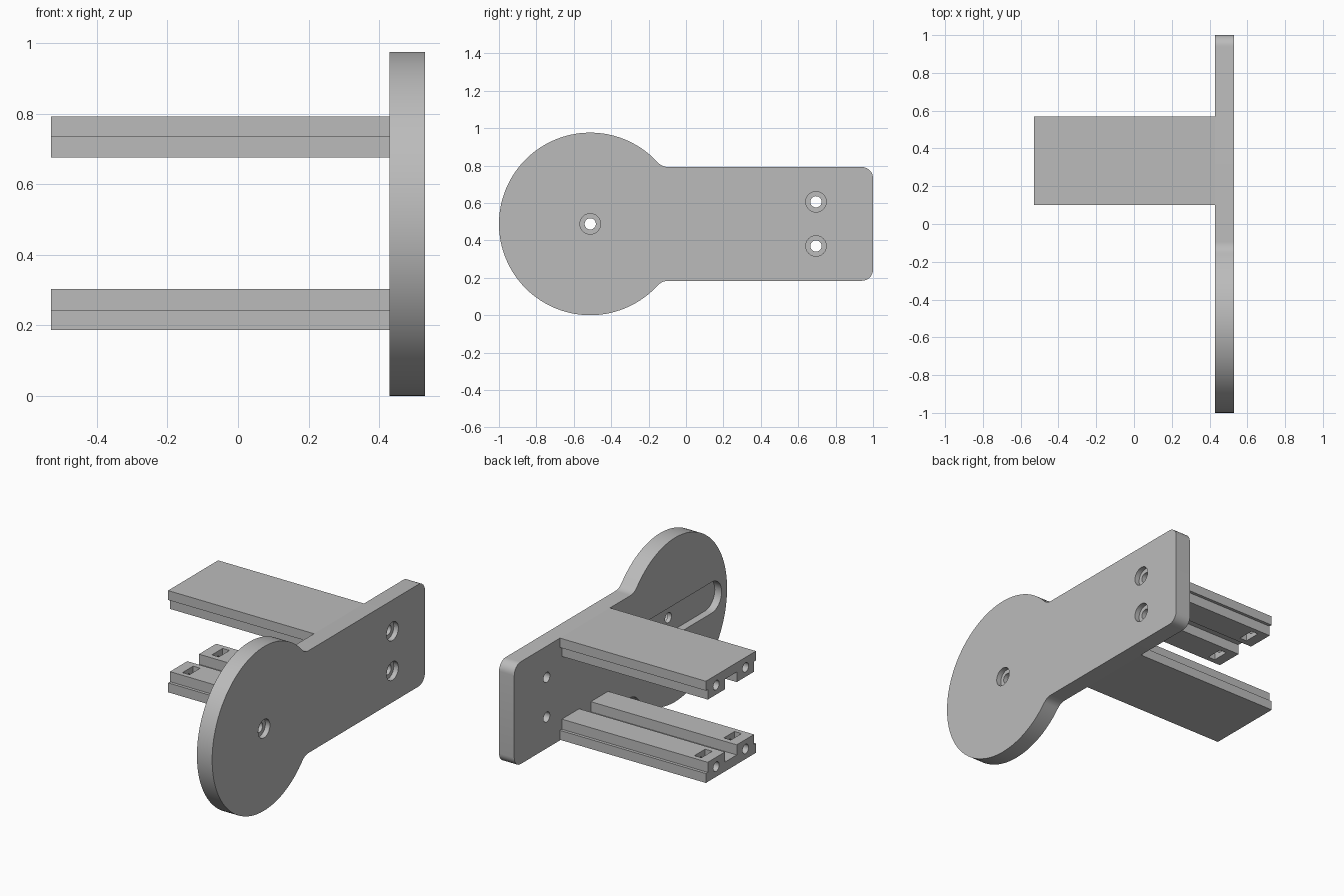
import bpy, bmesh
from math import sin, cos, pi, atan2, sqrt, radians
from mathutils import Matrix

cube = bpy.data.objects.get("Cube")
if cube:
    bpy.data.objects.remove(cube, do_unlink=True)

grey = bpy.data.materials.new("light_grey")
grey.use_nodes = True
grey.diffuse_color = (0.5, 0.5, 0.5, 1)
grey.node_tree.nodes["Principled BSDF"].inputs["Base Color"].default_value = (0.5, 0.5, 0.5, 1)

INNER, OUTER, END = 0.43, 0.53, -0.53       # plate faces and free end of the rails
MID = 0.488                                 # height of the plate's centre line
DISC_Y, DISC_R = -0.512, 0.488
RAIL_Y = 0.335                              # centre of the rails


def extrude(name, outline, x0, x1):
    """Solid from a (y, z) outline, running along x from x0 to x1."""
    bm = bmesh.new()
    face = bm.faces.new([bm.verts.new((x0, y, z)) for y, z in outline])
    new = bmesh.ops.extrude_face_region(bm, geom=[face])["geom"]
    bmesh.ops.translate(bm, vec=(x1 - x0, 0, 0),
                        verts=[v for v in new if isinstance(v, bmesh.types.BMVert)])
    bmesh.ops.recalc_face_normals(bm, faces=bm.faces)
    mesh = bpy.data.meshes.new(name)
    bm.to_mesh(mesh)
    bm.free()
    mesh.materials.append(grey)
    obj = bpy.data.objects.new(name, mesh)
    bpy.context.collection.objects.link(obj)
    return obj


def arc(cy, cz, r, a0, a1, steps):
    return [(cy + r * cos(a0 + (a1 - a0) * i / steps),
             cz + r * sin(a0 + (a1 - a0) * i / steps)) for i in range(steps + 1)]


def circle(cy, cz, r, sides=32):
    return arc(cy, cz, r, 0, 2 * pi, sides)[:-1]


def rect(y0, y1, z0, z1):
    return [(y0, z0), (y1, z0), (y1, z1), (y0, z1)]


def cut(obj, outline, x0, x1):
    """Subtract an extruded outline from obj and discard the cutter."""
    cutter = extrude("cutter", outline, x0, x1)
    cutter.hide_render = True
    mod = obj.modifiers.new("cut", "BOOLEAN")
    mod.operation, mod.solver, mod.object = "DIFFERENCE", "EXACT", cutter
    select(obj)
    bpy.ops.object.modifier_apply(modifier=mod.name)
    bpy.data.objects.remove(cutter, do_unlink=True)


def select(obj):
    bpy.ops.object.select_all(action="DESELECT")
    obj.select_set(True)
    bpy.context.view_layer.objects.active = obj


def finish(obj):
    select(obj)
    bpy.ops.object.shade_smooth_by_angle(angle=radians(30))


# Plate: disc blended into a straight arm with rounded end corners
half, corner, blend = 0.304, 0.06, 0.08
rise = half + blend
run = sqrt((DISC_R + blend) ** 2 - rise ** 2)
join = atan2(rise, run)
upper = (arc(1 - corner, half - corner, corner, 0, pi / 2, 8)
         + arc(DISC_Y + run, rise, blend, -pi / 2, join - pi, 8)
         + arc(DISC_Y, 0, DISC_R, join, pi, 48)[1:])
lower = [(y, -z) for y, z in reversed(upper[:-1])]
plate = extrude("side_plate", [(y, z + MID) for y, z in upper + lower], INNER, OUTER)

# Recessed slot on the inner face of the disc
reach, slot_r = 0.345, 0.092
slot = (arc(DISC_Y + reach, MID, slot_r, -pi / 2, pi / 2, 16)
        + arc(DISC_Y - reach, MID, slot_r, pi / 2, 3 * pi / 2, 16))
cut(plate, slot, INNER - 0.1, INNER + 0.045)

# Counterbored screw holes
for y, z in ((DISC_Y, MID), (0.695, MID + 0.118), (0.695, MID - 0.118)):
    cut(plate, circle(y, z, 0.055), OUTER - 0.03, OUTER + 0.1)
    cut(plate, circle(y, z, 0.03), INNER - 0.1, OUTER + 0.1)
finish(plate)


# Rails: stepped bar with a central groove, screw holes and nut pockets
def make_rail(name, base, up):
    """Wide side at height base; the grooved side faces direction up (+1 or -1)."""
    wide, narrow, groove = 0.235, 0.217, 0.055
    step, top = 0.056, 0.116
    side = [(wide, 0), (wide, step), (narrow, step), (narrow, top),
            (groove, top), (groove, step)]
    profile = side + [(-y, h) for y, h in reversed(side)]
    rail = extrude(name, [(RAIL_Y + y, base + up * h) for y, h in profile], END, INNER)
    for s in (-1, 1):
        y = RAIL_Y + s * 0.138
        cut(rail, circle(y, base + up * 0.06, 0.028, 24), END - 0.1, END + 0.2)
        cut(rail, rect(y - 0.05, y + 0.05, *sorted((base + up * 0.02, base + up * 0.2))),
            END + 0.062, END + 0.108)
    finish(rail)


make_rail("lower_rail", MID - half + 0.003, 1)
make_rail("upper_rail", MID + half, -1)
